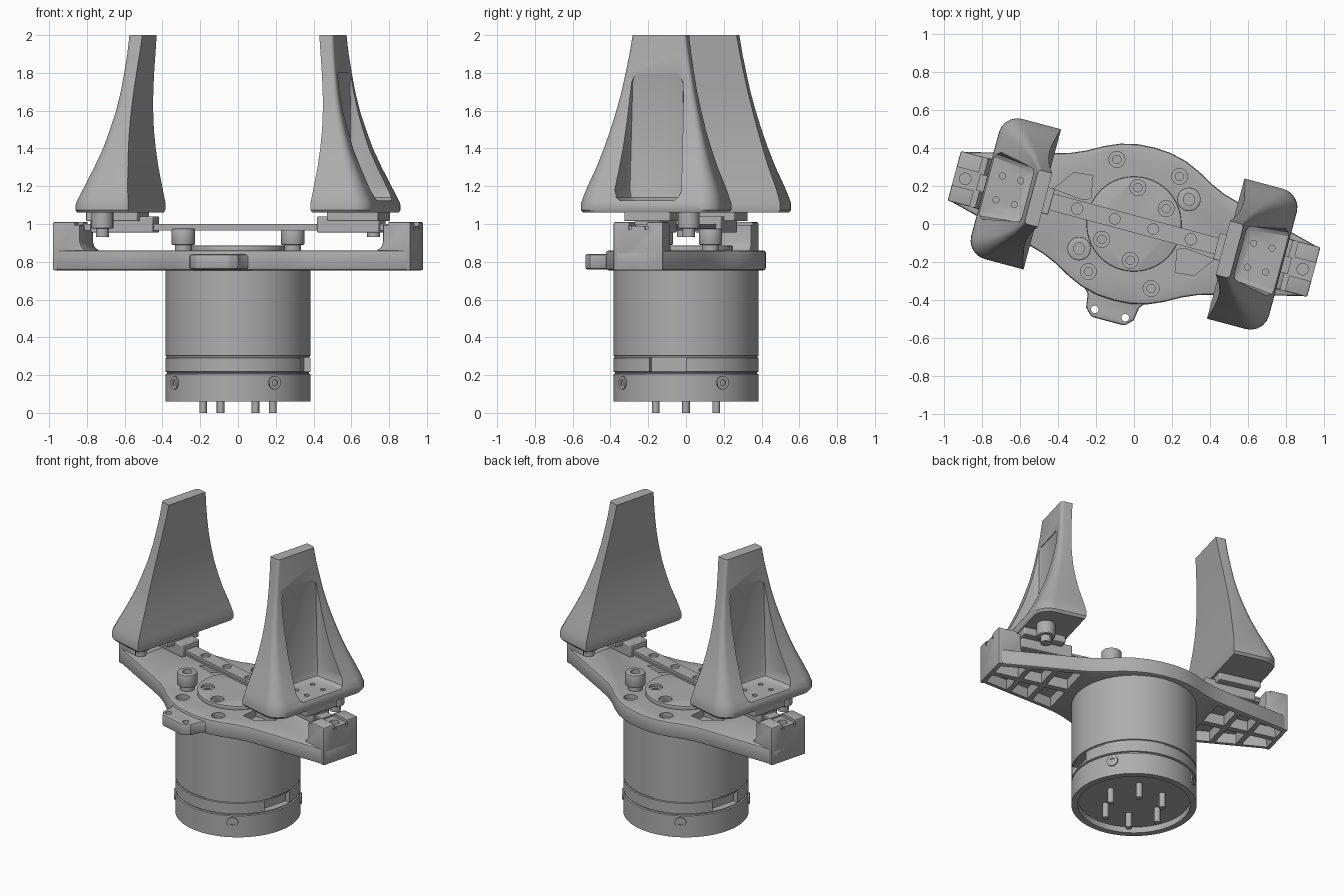
import bpy, bmesh
from math import pi, sin, cos, radians
from mathutils import Matrix

if "Cube" in bpy.data.objects:
    bpy.data.objects.remove(bpy.data.objects["Cube"])

TURN = radians(-15)  # the jaw axis is turned against the body
parts = []

metal = bpy.data.materials.new("satin grey")
metal.use_nodes = True
grey = (0.42, 0.42, 0.42, 1)
metal.diffuse_color = grey
metal.node_tree.nodes["Principled BSDF"].inputs["Base Color"].default_value = grey


def loft(name, loops, turn=TURN, bevel=0):
    """Skin a row of equal loops and cap both ends."""
    bm = bmesh.new()
    rows = [[bm.verts.new(p) for p in loop] for loop in loops]
    n = len(rows[0])
    for a, b in zip(rows, rows[1:]):
        for i in range(n):
            j = (i + 1) % n
            bm.faces.new((a[i], a[j], b[j], b[i]))
    bm.faces.new(rows[0])
    bm.faces.new(rows[-1])
    bmesh.ops.recalc_face_normals(bm, faces=bm.faces)
    mesh = bpy.data.meshes.new(name)
    bm.to_mesh(mesh)
    bm.free()
    mesh.materials.append(metal)
    ob = bpy.data.objects.new(name, mesh)
    bpy.context.collection.objects.link(ob)
    ob.rotation_euler.z = turn
    if bevel:
        mod = ob.modifiers.new("bevel", "BEVEL")
        mod.width, mod.segments = bevel, 2
        mod.limit_method = "ANGLE"
        mod.angle_limit = radians(40)
    parts.append(ob)
    return ob


def prism(name, outline, z0, z1, **kw):
    return loft(name, [[(x, y, z) for x, y in outline] for z in (z0, z1)], **kw)


def box(name, x0, x1, y0, y1, z0, z1, **kw):
    return prism(name, [(x0, y0), (x1, y0), (x1, y1), (x0, y1)], z0, z1, **kw)


def disc(name, x, y, r, z0, z1, n=24, **kw):
    ring = [(x + r * cos(2 * pi * i / n), y + r * sin(2 * pi * i / n)) for i in range(n)]
    return prism(name, ring, z0, z1, **kw)


def cut(ob, cutters):
    """Subtract the cutters, bake the result and drop the cutters."""
    for c in cutters:
        mod = ob.modifiers.new("cut", "BOOLEAN")
        mod.operation, mod.solver, mod.object = "DIFFERENCE", "EXACT", c
    bpy.context.view_layer.update()
    graph = bpy.context.evaluated_depsgraph_get()
    baked = bpy.data.meshes.new_from_object(ob.evaluated_get(graph))
    ob.modifiers.clear()
    ob.data = baked
    for c in cutters:
        parts.remove(c)
        bpy.data.objects.remove(c)


# Round body: a turned profile with two grooves and a hollow foot
profile = [(0.345, 0.1), (0.345, 0.06), (0.385, 0.06), (0.385, 0.205), (0.376, 0.208),
           (0.376, 0.215), (0.385, 0.218), (0.385, 0.29), (0.378, 0.293), (0.378, 0.3),
           (0.385, 0.303), (0.385, 0.77)]
N = 96
body = loft("body", [[(r * cos(2 * pi * i / N), r * sin(2 * pi * i / N), z) for i in range(N)]
                     for r, z in profile], turn=0)
cutters = []
for side in (0, pi):
    a = side - radians(15)
    cutters.append(box("window", 0.335, 0.45, -0.1, 0.1, 0.218, 0.292, turn=a))
cut(body, cutters)

for i in range(6):
    a = i * pi / 3
    disc("contact_pin", 0.185 * cos(a), 0.185 * sin(a), 0.02, 0, 0.12, n=16, turn=0)

for deg in (-60, 30, 120, 210):  # side screws of the lower ring
    screw = disc("side_screw", 0, 0, 0.036, 0, 0.02, turn=0)
    cut(screw, [disc("socket", 0, 0, 0.018, 0.008, 0.03, n=6, turn=0)])
    screw.data.transform(Matrix.Rotation(radians(deg), 4, "Z") @ Matrix.Translation((0.372, 0, 0.16))
                         @ Matrix.Rotation(pi / 2, 4, "Y"))

# Base plate: a rounded middle tapering into two arms
quarter = [(0.98, 0.13), (0.52, 0.247), (0.42, 0.275), (0.34, 0.31), (0.26, 0.355),
           (0.18, 0.39), (0.09, 0.411)]
half = quarter + [(0, 0.417)] + [(-x, y) for x, y in reversed(quarter)]
plate = prism("base_plate", half + [(-x, -y) for x, y in half], 0.755, 0.86, bevel=0.014)
cutters = []
bolts = [(-0.175, 0.305), (0.167, 0.304), (-0.03, 0.19), (0.143, 0.122)]
pocket = [(-0.457, 0.07), (-0.375, 0.18), (-0.275, 0.19), (-0.255, 0.07), (-0.3, 0.055)]
for s in (1, -1):
    for x, y in bolts[:2]:
        cutters.append(disc("counterbore", s * x, s * y, 0.042, 0.83, 0.9))
        cutters.append(disc("bolt_hole", s * x, s * y, 0.022, 0.79, 0.85))
    cutters.append(prism("top_pocket", [(s * x, s * y) for x, y in pocket], 0.81, 0.9))
    # Ribbed underside of each arm
    for x0, x1 in ((0.46, 0.6), (0.635, 0.76), (0.795, 0.95)):
        for t in (1, -1):
            edge = [(x0, 0.02), (x1, 0.02), (x1, 0.342 - 0.25 * x1), (x0, 0.342 - 0.25 * x0)]
            cutters.append(prism("rib_pocket", [(s * x, t * y) for x, y in edge], 0.7, 0.825))
cut(plate, cutters)

# Raised central disc with bolt holes
hub = disc("hub_disc", 0, 0, 0.25, 0.85, 0.885, n=64, bevel=0.006)
cutters = []
for s in (1, -1):
    for x, y in bolts[2:]:
        cutters.append(disc("counterbore", s * x, s * y, 0.042, 0.868, 0.92))
        cutters.append(disc("bolt_hole", s * x, s * y, 0.022, 0.857, 0.9))
cut(hub, cutters)

# Cable tab on the front
tab = prism("cable_tab", [(-0.19, -0.36), (-0.14, -0.42), (-0.13, -0.49), (-0.09, -0.53), (0.09, -0.53),
                          (0.13, -0.49), (0.14, -0.42), (0.19, -0.36)], 0.76, 0.84, bevel=0.012)
cut(tab, [disc("tab_hole", x, -0.488, 0.02, 0.7, 0.9) for x in (-0.083, 0.083)])

# Guide rail between the arm ends
rail = box("guide_rail", -0.85, 0.85, -0.045, 0.045, 0.965, 1.0)
cut(rail, [disc("rail_hole", x, 0, r, 0.985, 1.05) for x, r in
           ((-0.31, 0.03), (-0.105, 0.028), (0.105, 0.028), (0.31, 0.03))]
    + [box("rail_slot", -0.9, 0.9, -0.1 * s, -0.04 * s, 0.978, 0.986) for s in (1, -1)])

# Finger rows: height, inner face, outer face, half width, corner radius
ROWS = [(1.06, 0.505, 0.805, 0.37, 0.1), (1.075, 0.5, 0.812, 0.382, 0.1), (1.11, 0.5, 0.81, 0.382, 0.1),
        (1.15, 0.505, 0.79, 0.37, 0.09), (1.2, 0.51, 0.765, 0.353, 0.08), (1.3, 0.52, 0.718, 0.313, 0.06),
        (1.4, 0.526, 0.675, 0.28, 0.045), (1.5, 0.528, 0.643, 0.25, 0.035), (1.6, 0.525, 0.615, 0.224, 0.03),
        (1.7, 0.518, 0.595, 0.2, 0.025), (1.8, 0.508, 0.58, 0.18, 0.02), (1.9, 0.496, 0.568, 0.162, 0.02),
        (2.0, 0.485, 0.56, 0.147, 0.02)]


def finger_loop(z, inner, outer, w, r):
    arc = [(outer - r + r * sin(a), w - r + r * cos(a)) for a in (i * pi / 10 for i in range(6))]
    side = [(inner, w)] + arc
    return [(x, y, z) for x, y in side + [(x, -y) for x, y in reversed(side)]]


def pocket_loop(z, back, w0, w1):
    side = [(back, w0 - 0.03), (back + 0.008, w0 - 0.008), (back + 0.03, w0), (0.9, w1)]
    return [(x, y, z) for x, y in side + [(x, -y) for x, y in reversed(side)]]


for side, label in ((0, "left"), (pi, "right")):
    t = TURN + side
    # Gripping finger with a hollow back
    finger = loft(label + "_finger", [finger_loop(*row) for row in ROWS], turn=t)
    hollow = loft("finger_hollow", [pocket_loop(1.125, 0.6, 0.13, 0.16), pocket_loop(1.14, 0.58, 0.15, 0.18),
                                    pocket_loop(1.18, 0.57, 0.16, 0.2), pocket_loop(1.75, 0.57, 0.145, 0.17),
                                    pocket_loop(1.8, 0.576, 0.13, 0.16)], turn=t)
    holes = [disc("finger_bolt_hole", x, y, 0.016, 1.1, 1.2, n=16, turn=t)
             for x in (0.635, 0.735) for y in (-0.065, 0.065)]
    cut(finger, [hollow] + holes)

    # Carriage under the finger
    box(label + "_carriage", 0.52, 0.8, -0.125, 0.125, 1.015, 1.07, turn=t, bevel=0.006)
    box(label + "_carriage_shoe", 0.45, 0.79, -0.07, 0.07, 0.955, 1.04, turn=t, bevel=0.006)
    disc(label + "_finger_boss", 0.69, 0.2, 0.058, 0.975, 1.07, turn=t, bevel=0.005)
    disc(label + "_boss_screw", 0.69, 0.2, 0.034, 0.93, 0.98, turn=t)

    # End block standing on the arm tip, with a fillet at its foot
    outline = [(0.98, 0.755), (0.98, 1.01), (0.83, 1.01), (0.83, 0.905), (0.82, 0.878), (0.795, 0.858),
               (0.795, 0.835), (0.94, 0.835), (0.95, 0.755)]
    block = loft(label + "_end_block", [[(x, y, z) for x, z in outline] for y in (-0.136, 0.136)],
                 turn=t, bevel=0.008)
    cut(block, [box("channel", 0.7, 1.1, -0.05, 0.05, 0.99, 1.1, turn=t),
                box("cross_notch", 0.7, 0.86, -0.2, 0.2, 0.995, 1.1, turn=t),
                disc("block_hole", 0.92, 0, 0.03, 0.96, 1.1, turn=t)]
        + [box("dowel_hole", 0.965, 1.1, y - 0.008, y + 0.008, 0.972, 0.988, turn=t) for y in (-0.045, 0.045)])

    # Stop post on the plate
    disc(label + "_post_foot", 0.246, 0.2, 0.045, 0.85, 0.9, turn=t)
    post = disc(label + "_post_head", 0.246, 0.2, 0.062, 0.89, 0.975, n=32, turn=t, bevel=0.006)
    cut(post, [disc("post_socket", 0.246, 0.2, 0.03, 0.94, 1.05, turn=t)])

# Smooth round surfaces, keep edges sharp
bpy.ops.object.select_all(action="DESELECT")
for ob in parts:
    ob.select_set(True)
bpy.context.view_layer.objects.active = parts[0]
bpy.ops.object.shade_smooth_by_angle(angle=radians(32))
